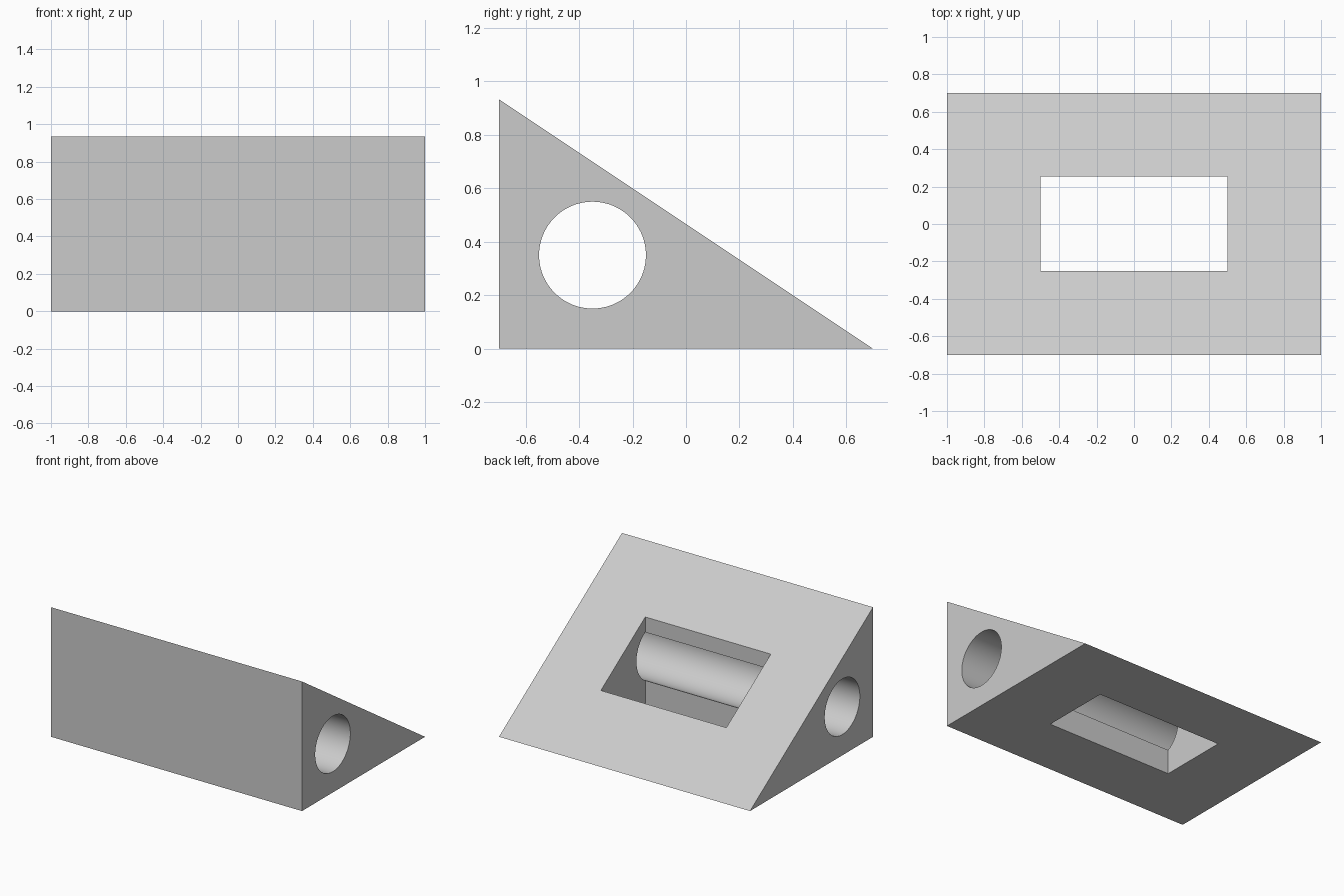
import bpy
import bmesh
import math
from mathutils import Matrix

cube = bpy.data.objects.get("Cube")
if cube:
    bpy.data.objects.remove(cube, do_unlink=True)

# Material
grey = bpy.data.materials.new("light_grey")
grey.use_nodes = True
color = (0.6, 0.6, 0.6, 1)
grey.diffuse_color = color
grey.node_tree.nodes["Principled BSDF"].inputs["Base Color"].default_value = color


def make_object(name, bm):
    bmesh.ops.recalc_face_normals(bm, faces=bm.faces)
    mesh = bpy.data.meshes.new(name)
    bm.to_mesh(mesh)
    bm.free()
    mesh.materials.append(grey)
    obj = bpy.data.objects.new(name, mesh)
    bpy.context.collection.objects.link(obj)
    return obj


# Wedge body: triangular profile extruded along x
bm = bmesh.new()
profile = [(-0.7, 0), (0.7, 0), (-0.7, 0.933)]
face = bm.faces.new([bm.verts.new((-1, y, z)) for y, z in profile])
extruded = bmesh.ops.extrude_face_region(bm, geom=[face])["geom"]
bmesh.ops.translate(bm, vec=(2, 0, 0),
                    verts=[v for v in extruded if isinstance(v, bmesh.types.BMVert)])
wedge = make_object("wedge_body", bm)

# Vertical rectangular opening
bm = bmesh.new()
bmesh.ops.create_cube(bm, size=1, matrix=Matrix.Translation((0, 0.002, 0.5))
                      @ Matrix.Diagonal((1, 0.505, 2, 1)))
opening = make_object("rectangular_opening_cutter", bm)

# Round bore from side to side
bm = bmesh.new()
bmesh.ops.create_cone(bm, cap_ends=True, segments=96, radius1=0.2, radius2=0.2, depth=3,
                      matrix=Matrix.Translation((0, -0.35, 0.35))
                      @ Matrix.Rotation(math.pi / 2, 4, "Y"))
bore = make_object("round_bore_cutter", bm)

# Cut both openings, then bake the result and drop the cutters
bpy.context.view_layer.objects.active = wedge
wedge.select_set(True)
for cutter in (opening, bore):
    cutter.hide_render = True
    cut = wedge.modifiers.new(cutter.name, "BOOLEAN")
    cut.operation = "DIFFERENCE"
    cut.solver = "EXACT"
    cut.object = cutter
    bpy.ops.object.modifier_apply(modifier=cut.name)
    bpy.data.objects.remove(cutter, do_unlink=True)

bpy.ops.object.shade_smooth_by_angle(angle=math.radians(30))
